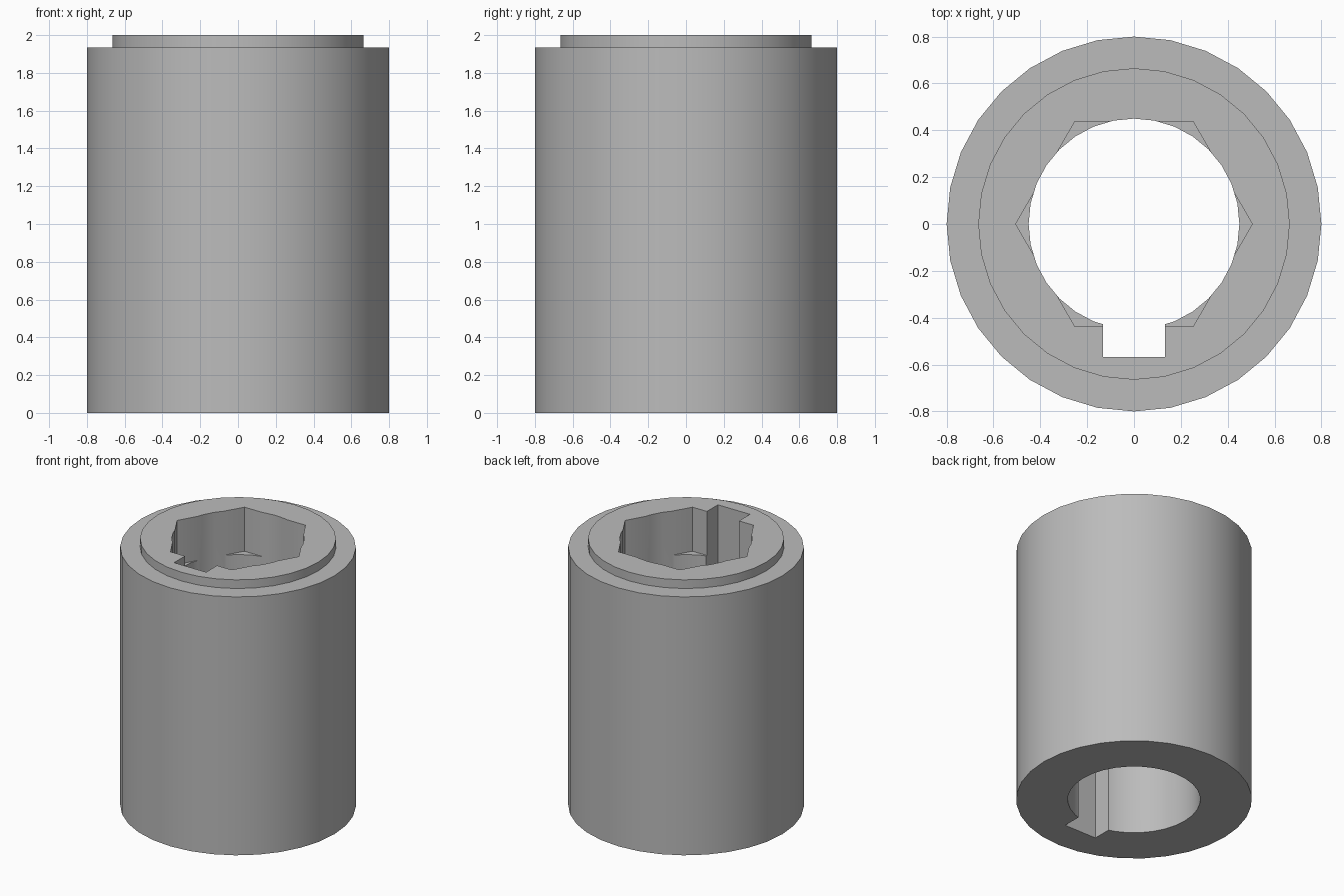
import bpy
import math

SIDES = 32
HEIGHT = 2.0
SHOULDER = 1.935
HEX_DEPTH = 0.33

if "Cube" in bpy.data.objects:
    bpy.data.objects.remove(bpy.data.objects["Cube"], do_unlink=True)

# Plain grey metal
grey = bpy.data.materials.new("grey_metal")
grey.use_nodes = True
colour = (0.5, 0.5, 0.5, 1)
grey.diffuse_color = colour
grey.node_tree.nodes["Principled BSDF"].inputs["Base Color"].default_value = colour


def prism(name, sides, radius, bottom, top):
    """Upright prism with a corner on the +x axis."""
    ring = [(radius * math.cos(math.tau * i / sides),
             radius * math.sin(math.tau * i / sides)) for i in range(sides)]
    return extrude(name, ring, bottom, top)


def extrude(name, ring, bottom, top):
    n = len(ring)
    verts = [(x, y, z) for z in (bottom, top) for x, y in ring]
    faces = [(i, (i + 1) % n, n + (i + 1) % n, n + i) for i in range(n)]
    faces += [tuple(reversed(range(n))), tuple(range(n, 2 * n))]
    mesh = bpy.data.meshes.new(name)
    mesh.from_pydata(verts, [], faces)
    mesh.materials.append(grey)
    obj = bpy.data.objects.new(name, mesh)
    bpy.context.collection.objects.link(obj)
    return obj


def combine(target, tool, operation):
    """Apply a boolean and discard the tool."""
    bpy.context.view_layer.objects.active = target
    mod = target.modifiers.new(tool.name, 'BOOLEAN')
    mod.operation, mod.solver, mod.object = operation, 'EXACT', tool
    bpy.ops.object.modifier_apply(modifier=mod.name)
    bpy.data.objects.remove(tool, do_unlink=True)


# Outer sleeve with a raised collar on top
sleeve = prism("sleeve", SIDES, 0.8, 0, SHOULDER)
combine(sleeve, prism("collar", SIDES, 0.665, SHOULDER - 0.3, HEIGHT), 'UNION')

# Through bore, hexagonal socket at the top and full-length keyway at the front
combine(sleeve, prism("bore", SIDES, 0.45, -0.1, HEIGHT + 0.1), 'DIFFERENCE')
combine(sleeve, prism("hex_socket", 6, 0.505, HEIGHT - HEX_DEPTH, HEIGHT + 0.1), 'DIFFERENCE')
key = [(-0.133, -0.567), (0.133, -0.567), (0.133, -0.2), (-0.133, -0.2)]
combine(sleeve, extrude("keyway", key, -0.1, HEIGHT + 0.1), 'DIFFERENCE')

# Smooth round walls, crisp edges
bpy.ops.object.select_all(action='DESELECT')
sleeve.select_set(True)
bpy.context.view_layer.objects.active = sleeve
bpy.ops.object.shade_smooth_by_angle(angle=math.radians(30))
